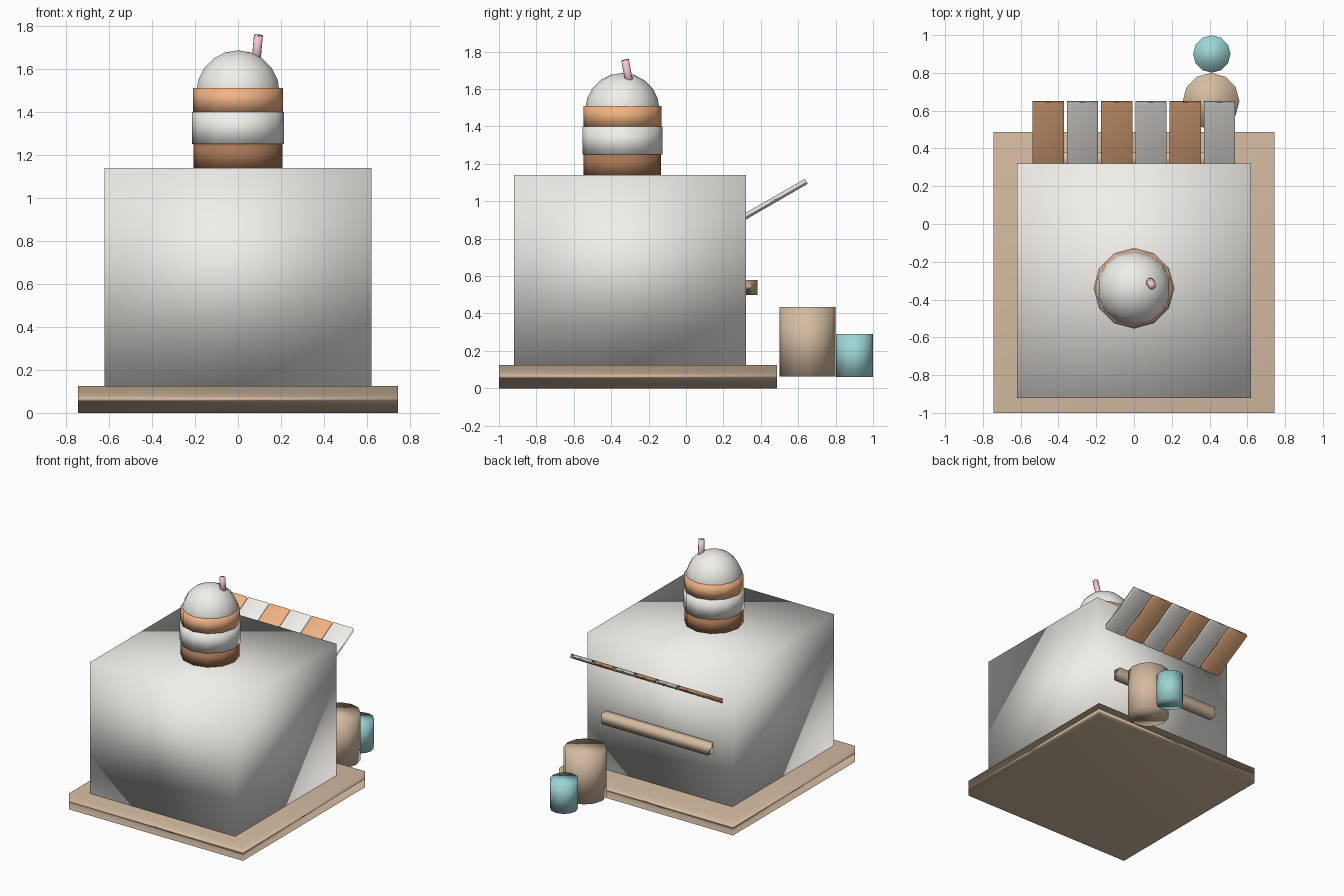
import bpy
from math import radians
from mathutils import Vector

if "Cube" in bpy.data.objects:
    bpy.data.objects.remove(bpy.data.objects["Cube"])


def material(name, rgb):
    m = bpy.data.materials.new(name)
    m.diffuse_color = (*rgb, 1)
    m.use_nodes = True
    m.node_tree.nodes["Principled BSDF"].inputs["Base Color"].default_value = m.diffuse_color
    return m


TAN = material("tan", (0.66, 0.50, 0.36))
ORANGE = material("orange", (0.87, 0.45, 0.23))
BROWN = material("brown", (0.38, 0.18, 0.09))
TEAL = material("teal", (0.34, 0.66, 0.66))
PINK = material("pink", (0.90, 0.56, 0.66))
WHITE = material("white", (0.87, 0.86, 0.82))


def finish(name, mat):
    # The whole model is soft shaded, corners included
    ob = bpy.context.object
    ob.name = name
    ob.data.materials.append(mat)
    bpy.ops.object.shade_smooth()
    return ob


def box(name, lo, hi, mat):
    lo, hi = Vector(lo), Vector(hi)
    bpy.ops.mesh.primitive_cube_add(size=1, location=(lo + hi) / 2)
    ob = finish(name, mat)
    ob.scale = hi - lo
    return ob


def upright(name, x, y, z0, z1, r, mat, sides=12):
    bpy.ops.mesh.primitive_cylinder_add(vertices=sides, radius=r, depth=z1 - z0,
                                        location=(x, y, (z0 + z1) / 2))
    return finish(name, mat)


# Base and shop body
box("base", (-0.743, -1, 0), (0.743, 0.487, 0.125), TAN)
box("body", (-0.62, -0.92, 0.125), (0.62, 0.32, 1.14), WHITE)

# Serving counter on the back wall
box("counter", (-0.455, 0.30, 0.50), (0.455, 0.382, 0.58), TAN)

# Striped awning, sloping up and away from the wall
a, b = Vector((0, 0.31, 0.914)), Vector((0, 0.643, 1.107))
for i in range(6):
    x = -0.4545 + 0.1815 * i
    bpy.ops.mesh.primitive_cube_add(size=1, location=(a + b) / 2 + Vector((x, 0, 0)))
    slat = finish(f"awning_slat_{i + 1}", WHITE if i % 2 else ORANGE)
    slat.scale = (0.166, (b - a).length, 0.031)
    slat.rotation_euler.x = radians(30)

# Rooftop sundae: stacked cup bands, scoop and straw
CY = -0.34
upright("cup_bottom", 0, CY, 1.14, 1.25, 0.207, BROWN)
upright("cup_middle", 0, CY, 1.25, 1.40, 0.214, WHITE)
upright("cup_top", 0, CY, 1.40, 1.51, 0.209, ORANGE)
bpy.ops.mesh.primitive_uv_sphere_add(segments=14, ring_count=10, radius=0.199,
                                     location=(0, CY, 1.487))
finish("scoop", WHITE)
p0, p1 = Vector((0.082, -0.298, 1.61)), Vector((0.095, -0.326, 1.756))
straw = upright("straw", 0, 0, 0, (p1 - p0).length, 0.022, PINK, 8)
straw.location = (p0 + p1) / 2
straw.rotation_euler = (p1 - p0).to_track_quat('Z', 'Y').to_euler()

# Table and stool at the back
upright("table", 0.408, 0.65, 0.064, 0.435, 0.15, TAN)
upright("stool", 0.412, 0.90, 0.061, 0.29, 0.099, TEAL)
